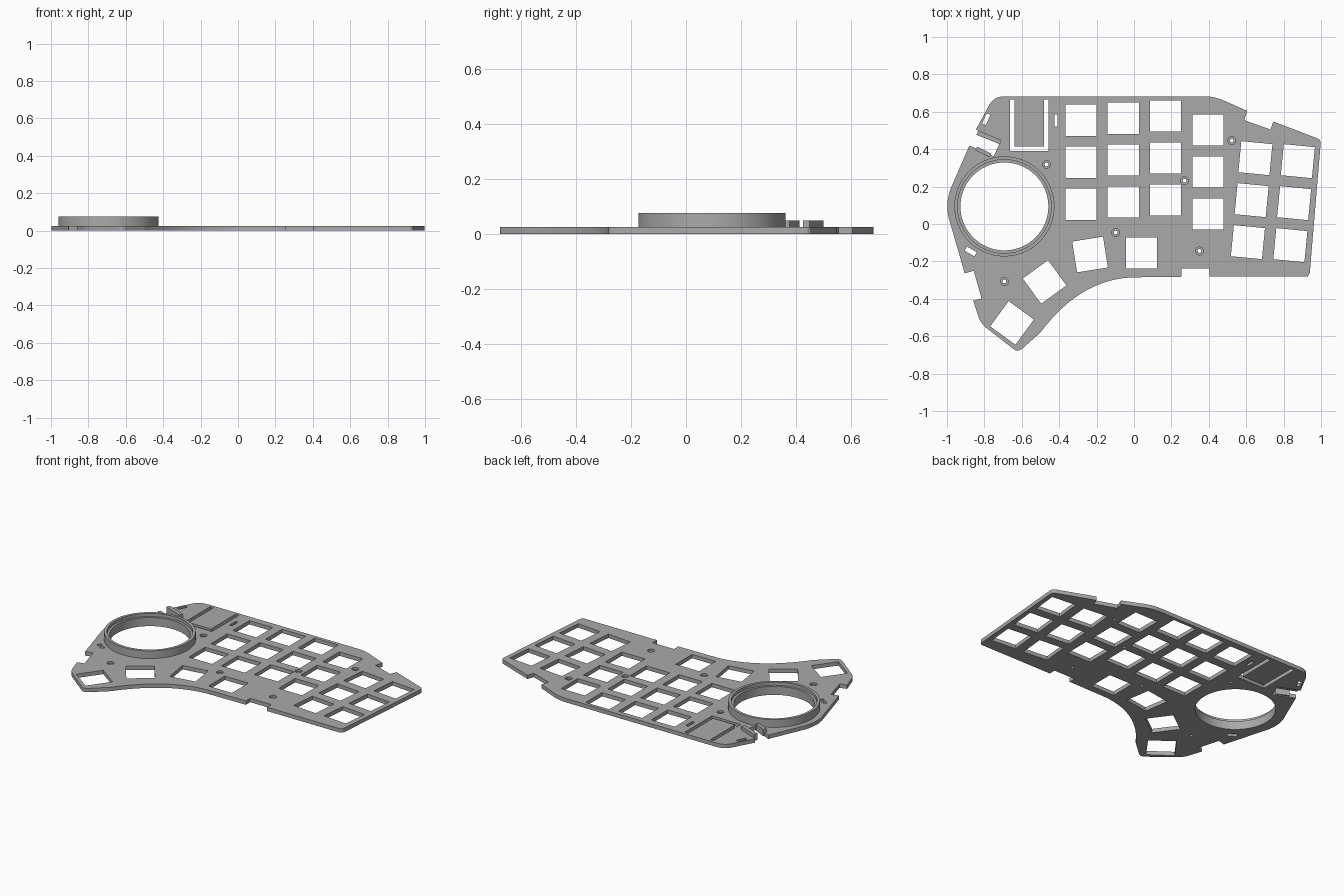
import bpy, bmesh
from math import sin, cos, pi, radians
from mathutils import Vector, Matrix

cube = bpy.data.objects.get("Cube")
if cube:
    bpy.data.objects.remove(cube, do_unlink=True)

THICK = 0.025
RING = (-0.693, 0.094)

grey = bpy.data.materials.new("plain grey")
grey.use_nodes = True
colour = (0.4, 0.4, 0.4, 1)
grey.diffuse_color = colour
grey.node_tree.nodes["Principled BSDF"].inputs["Base Color"].default_value = colour


def bend(a, ctrl, b, steps=5):
    """Points of a curved corner from a to b, pulled towards ctrl."""
    a, ctrl, b = Vector(a), Vector(ctrl), Vector(b)
    ts = [i / steps for i in range(steps + 1)]
    return [tuple(a * (1 - t) ** 2 + ctrl * 2 * t * (1 - t) + b * t * t) for t in ts]


def rect(centre, w, h, angle=0):
    turn = Matrix.Rotation(radians(angle), 2)
    corners = [(-w / 2, -h / 2), (w / 2, -h / 2), (w / 2, h / 2), (-w / 2, h / 2)]
    return [tuple(Vector(centre) + turn @ Vector(c)) for c in corners]


def circle(centre, r, sides=24):
    return [(centre[0] + r * cos(2 * pi * i / sides),
             centre[1] + r * sin(2 * pi * i / sides)) for i in range(sides)]


def slab(name, loops, z0, z1):
    """Flat sheet from closed loops; inner loops become holes."""
    curve = bpy.data.curves.new(name, "CURVE")
    curve.dimensions = "2D"
    curve.fill_mode = "BOTH"
    curve.extrude = (z1 - z0) / 2
    for pts in loops:
        spline = curve.splines.new("POLY")
        spline.points.add(len(pts) - 1)
        for p, (x, y) in zip(spline.points, pts):
            p.co = (x, y, 0, 1)
        spline.use_cyclic_u = True
    temp = bpy.data.objects.new(name + " outline", curve)
    bpy.context.collection.objects.link(temp)
    graph = bpy.context.evaluated_depsgraph_get()
    mesh = bpy.data.meshes.new_from_object(temp.evaluated_get(graph))
    bpy.data.objects.remove(temp, do_unlink=True)
    bm = bmesh.new()
    bm.from_mesh(mesh)
    bmesh.ops.remove_doubles(bm, verts=bm.verts, dist=0.0001)
    bmesh.ops.translate(bm, verts=bm.verts, vec=(0, 0, (z0 + z1) / 2))
    bmesh.ops.recalc_face_normals(bm, faces=bm.faces)
    return finish(name, bm, mesh)


def finish(name, bm, mesh):
    for f in bm.faces:
        f.smooth = False
    bm.to_mesh(mesh)
    bm.free()
    mesh.materials.clear()
    mesh.materials.append(grey)
    obj = bpy.data.objects.new(name, mesh)
    bpy.context.collection.objects.link(obj)
    return obj


# Plate outline, clockwise from the back edge
outline = bend((0.37, 0.683), (0.43, 0.683), (0.48, 0.66))
outline += [(0.605, 0.605), (0.59, 0.555), (0.73, 0.505), (0.745, 0.548)]
outline += bend((0.98, 0.458), (1.0, 0.45), (0.998, 0.43), 3)
outline += bend((0.94, -0.26), (0.935, -0.282), (0.92, -0.282), 3)
# front notch, then the palm curve
outline += [(0.405, -0.282), (0.405, -0.238), (0.253, -0.238), (0.253, -0.282)]
outline += bend((0.013, -0.285), (-0.28, -0.285), (-0.5, -0.58), 16)
outline += bend((-0.59, -0.66), (-0.62, -0.69), (-0.645, -0.668), 4)
outline += bend((-0.79, -0.555), (-0.82, -0.53), (-0.83, -0.5), 4)
# right side notch and bulge around the ring
outline += [(-0.86, -0.41), (-0.815, -0.398), (-0.857, -0.25), (-0.905, -0.264)]
outline += bend((-0.99, 0.03), (-1.01, 0.11), (-0.98, 0.19), 6)
# cable notch and rounded back corner
outline += [(-0.88, 0.42), (-0.75, 0.362), (-0.71, 0.45), (-0.845, 0.505)]
outline += bend((-0.775, 0.635), (-0.75, 0.683), (-0.69, 0.683), 6)

# Square key openings
KEY, PITCH = 0.167, 0.2245
holes = []
for x, y in [(-0.283, 0.555), (-0.058, 0.566), (0.168, 0.577), (0.395, 0.502)]:
    holes += [rect((x, y - PITCH * row), KEY, KEY) for row in range(3)]
for x, y in [(0.649, 0.352), (0.876, 0.336)]:
    holes += [rect((x - 0.02 * row, y - PITCH * row), KEY, KEY, -5.5) for row in range(3)]
for x, y, angle in [(0.04, -0.155, 0), (-0.235, -0.163, 9),
                    (-0.478, -0.31, 36), (-0.652, -0.529, -36)]:
    holes.append(rect((x, y), KEY, KEY, angle))

# Narrow slots and the U-shaped slit around the tongue
holes += [rect((-0.79, 0.56), 0.06, 0.022, 65), rect((-0.417, 0.553), 0.018, 0.065),
          rect((-0.873, -0.147), 0.06, 0.026, -30)]
left, right, low, high, gap = -0.663, -0.458, 0.39, 0.665, 0.024
holes.append([(left, high), (left, low), (right, low), (right, high),
              (right - gap, high), (right - gap, low + gap),
              (left + gap, low + gap), (left + gap, high)])

# Screw holes, counterbored from above
screws = [(-0.468, 0.318), (0.27, 0.232), (0.523, 0.446),
          (-0.098, -0.045), (0.35, -0.144), (-0.693, -0.307)]
holes += [circle(s, 0.021) for s in screws]
holes.append(circle(RING, 0.235, 96))

slab("plate", [outline] + holes, 0, THICK)
for i, s in enumerate(screws):
    slab(f"screw_seat_{i + 1}", [circle(s, 0.021), circle(s, 0.01)], 0, THICK / 2)

# Raised ring with an inner ledge
profile = [(0.235, THICK), (0.235, 0.055), (0.25, 0.055), (0.25, 0.075),
           (0.2675, 0.075), (0.2675, THICK)]
bm = bmesh.new()
loop = [bm.verts.new((r, 0, z)) for r, z in profile]
edges = [bm.edges.new((loop[i], loop[(i + 1) % len(loop)])) for i in range(len(loop))]
bmesh.ops.spin(bm, geom=loop + edges, cent=(0, 0, 0), axis=(0, 0, 1),
               angle=2 * pi, steps=96, use_merge=True)
bmesh.ops.remove_doubles(bm, verts=bm.verts, dist=0.0001)
bmesh.ops.recalc_face_normals(bm, faces=bm.faces)
bmesh.ops.translate(bm, verts=bm.verts, vec=(*RING, 0))
ring = finish("ring_rim", bm, bpy.data.meshes.new("ring_rim"))
bpy.context.view_layer.objects.active = ring
ring.select_set(True)
bpy.ops.object.shade_smooth_by_angle()

# Small raised guides beside the cable notch
slab("cable_guide_back", [rect((-0.775, 0.463), 0.135, 0.025, -22)], THICK - 0.02, 0.048)
slab("cable_guide_front", [rect((-0.805, 0.385), 0.085, 0.022, -26)], THICK - 0.02, 0.048)
